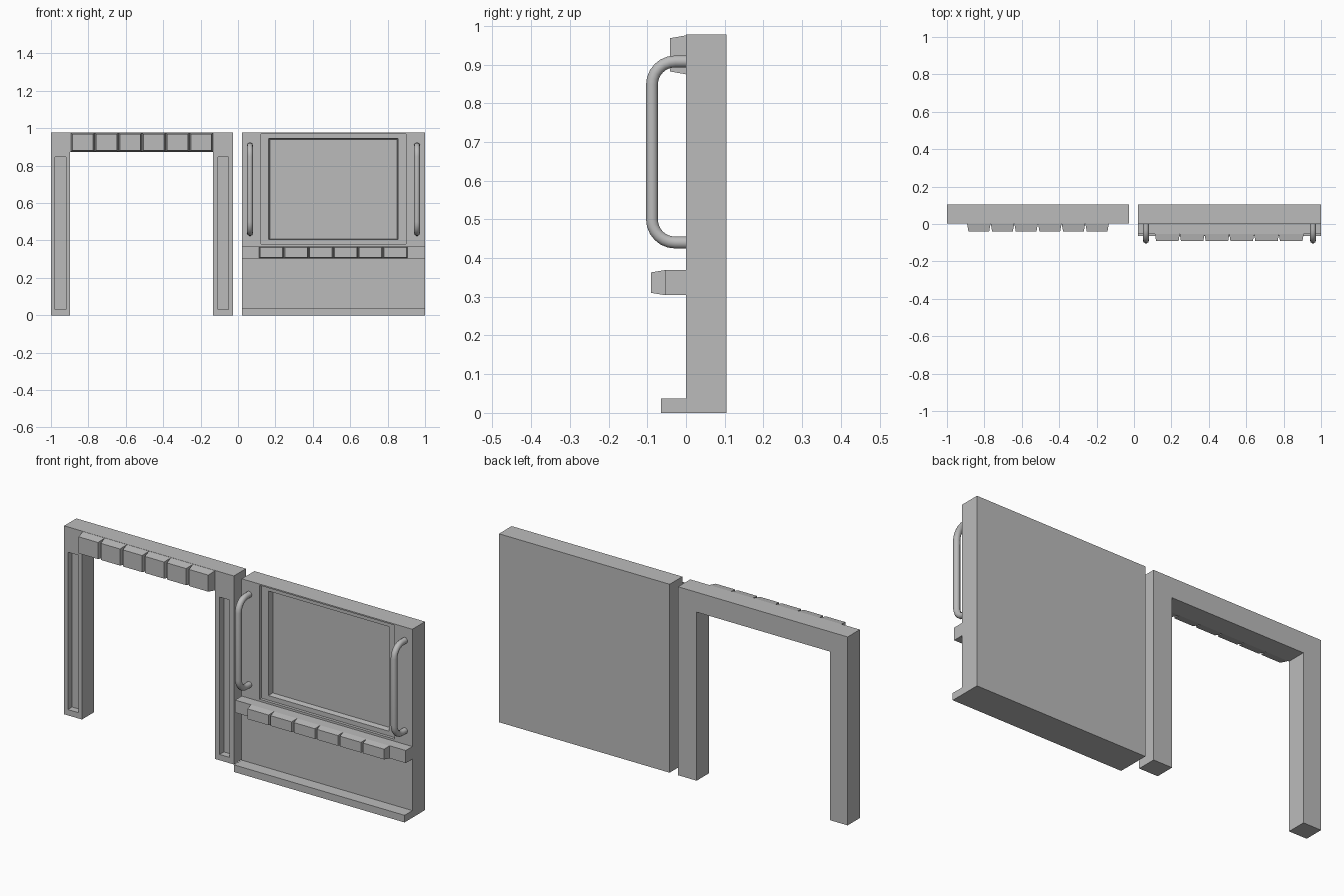
import bpy, bmesh, math

if "Cube" in bpy.data.objects:
    bpy.data.objects.remove(bpy.data.objects["Cube"])

grey = bpy.data.materials.new("plain_grey")
grey.diffuse_color = (0.5, 0.5, 0.5, 1)
grey.use_nodes = True
grey.node_tree.nodes["Principled BSDF"].inputs["Base Color"].default_value = grey.diffuse_color

BACK, TOP = 0.104, 0.977


def finish(name, bm):
    bmesh.ops.recalc_face_normals(bm, faces=bm.faces)
    me = bpy.data.meshes.new(name)
    bm.to_mesh(me)
    bm.free()
    me.materials.append(grey)
    ob = bpy.data.objects.new(name, me)
    bpy.context.collection.objects.link(ob)
    return ob


def stepped(name, rings):
    """Closed solid through a row of rectangles (x0, x1, z0, z1, y), back to front."""
    bm = bmesh.new()
    loops = [[bm.verts.new(p) for p in ((x0, y, z0), (x1, y, z0), (x1, y, z1), (x0, y, z1))]
             for x0, x1, z0, z1, y in rings]
    for a, b in zip(loops, loops[1:]):
        for i in range(4):
            j = (i + 1) % 4
            bm.faces.new((a[i], a[j], b[j], b[i]))
    bm.faces.new(loops[0])
    bm.faces.new(loops[-1])
    return finish(name, bm)


def box(name, x0, x1, z0, z1, y0, y1):
    return stepped(name, [(x0, x1, z0, z1, y1), (x0, x1, z0, z1, y0)])


def block_row(name, x0, x1, z0, z1, y_base, y_front, inset, count=6):
    """Row of tapered blocks that touch at the base."""
    w = (x1 - x0) / count
    for i in range(count):
        a, b = x0 + i * w, x0 + (i + 1) * w
        stepped(f"{name}_{i + 1}", [
            (a, b, z0, z1, y_base),
            (a + inset, b - inset, z0 + inset, z1 - inset, y_front)])


# Doorway frame: arch profile pushed back to its depth
FRONT = 0.004
arch = [(-1, 0), (-0.898, 0), (-0.898, 0.874), (-0.134, 0.874),
        (-0.134, 0), (-0.027, 0), (-0.027, TOP), (-1, TOP)]
bm = bmesh.new()
face = bm.faces.new([bm.verts.new((x, FRONT, z)) for x, z in arch])
ext = bmesh.ops.extrude_face_region(bm, geom=[face], use_keep_orig=True)
for v in ext["geom"]:
    if isinstance(v, bmesh.types.BMVert):
        v.co.y = BACK
frame = finish("doorway_frame", bm)

# Long slots cut into both posts
for side, x0, x1 in (("left", -0.979, -0.919), ("right", -0.108, -0.052)):
    cutter = box(f"{side}_slot_cutter", x0, x1, 0.03, 0.846, -0.05, FRONT + 0.035)
    cutter.hide_render = True
    cutter.hide_viewport = True
    cut = frame.modifiers.new(f"{side}_slot", 'BOOLEAN')
    cut.operation = 'DIFFERENCE'
    cut.solver = 'EXACT'
    cut.object = cutter

block_row("lintel_block", -0.893, -0.134, 0.874, TOP - 0.001, FRONT, -0.041, 0.008)

# Door slab with a two step sunken window panel
L, R = 0.021, 1.0
stepped("door_slab", [
    (L, R, 0, TOP, BACK),
    (L, R, 0, TOP, 0),
    (0.123, 0.898, 0.38, 0.97, 0),
    (0.123, 0.898, 0.38, 0.97, 0.015),
    (0.164, 0.856, 0.404, 0.946, 0.015),
    (0.170, 0.850, 0.409, 0.941, 0.042)])

# Ledge with blocks, and the bottom sill
box("door_ledge", L, R, 0.304, 0.369, -0.054, 0)
block_row("ledge_block", 0.112, 0.907, 0.304, 0.369, -0.054, -0.09, 0.006)
box("door_sill", L, R, 0, 0.037, -0.064, 0)


# Pull handles: a rounded tube path in the y-z plane
def handle(name, x):
    yo, zb, zt, r, n = -0.088, 0.440, 0.908, 0.06, 6
    pts = [(0.005, zt)]
    for cz, start in ((zt - r, 90), (zb + r, 180)):
        for i in range(n + 1):
            a = math.radians(start + 90 * i / n)
            pts.append((yo + r + r * math.cos(a), cz + r * math.sin(a)))
    pts.append((0.005, zb))
    cu = bpy.data.curves.new(name, 'CURVE')
    cu.dimensions = '3D'
    cu.bevel_depth = 0.016
    cu.bevel_resolution = 3
    cu.use_fill_caps = True
    sp = cu.splines.new('POLY')
    sp.points.add(len(pts) - 1)
    for p, (y, z) in zip(sp.points, pts):
        p.co = (x, y, z, 1)
    cu.materials.append(grey)
    ob = bpy.data.objects.new(name, cu)
    bpy.context.collection.objects.link(ob)
    bpy.ops.object.select_all(action='DESELECT')
    ob.select_set(True)
    bpy.context.view_layer.objects.active = ob
    bpy.ops.object.convert(target='MESH')
    bpy.ops.object.shade_smooth_by_angle(angle=math.radians(50))


handle("left_handle", 0.064)
handle("right_handle", 0.957)
